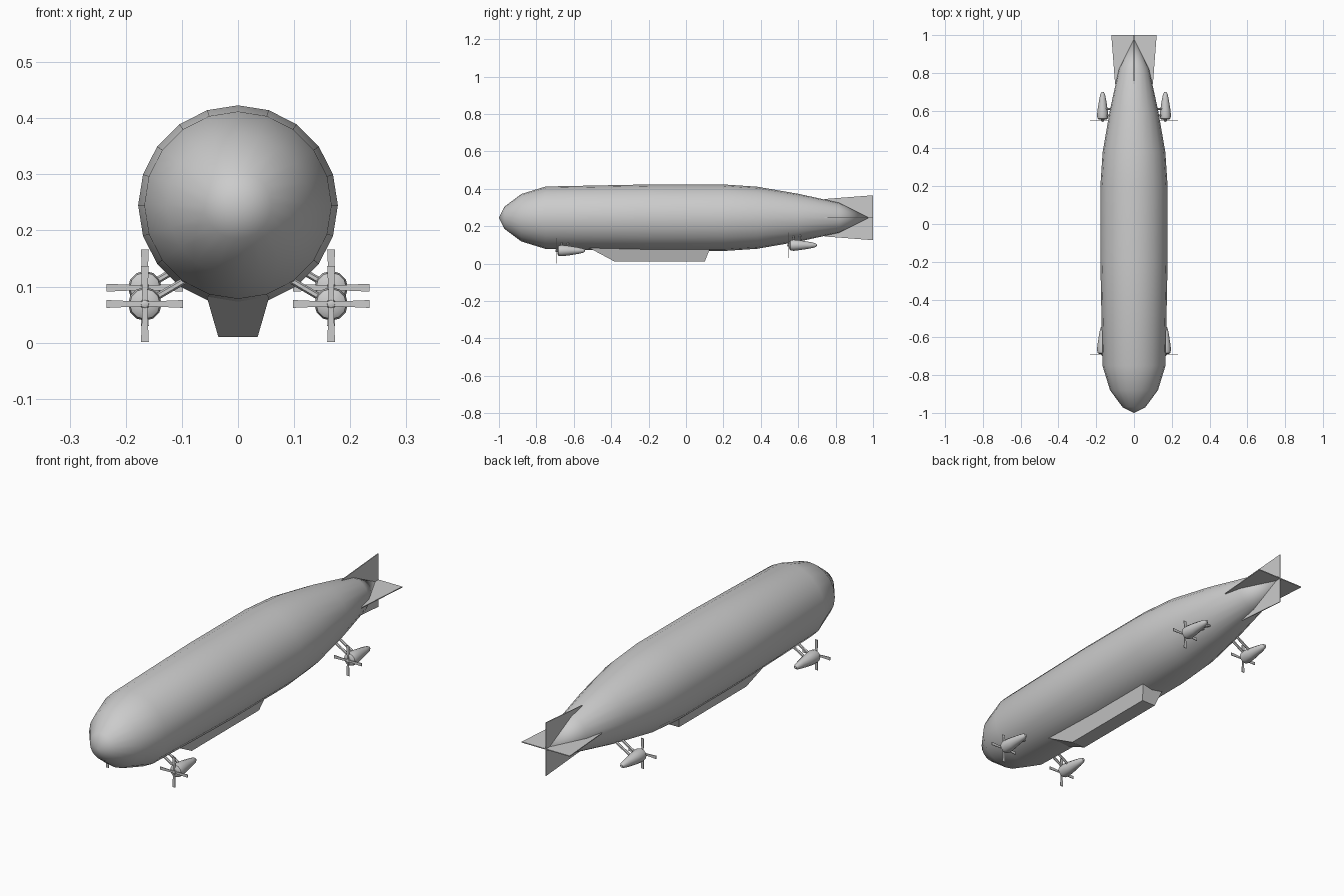
import bpy, bmesh, math
from mathutils import Vector

if "Cube" in bpy.data.objects:
    bpy.data.objects.remove(bpy.data.objects["Cube"])

AXIS_Z = 0.245


def finish(name, bm, smooth=None):
    bmesh.ops.recalc_face_normals(bm, faces=bm.faces[:])
    mesh = bpy.data.meshes.new(name)
    bm.to_mesh(mesh)
    bm.free()
    obj = bpy.data.objects.new(name, mesh)
    bpy.context.collection.objects.link(obj)
    if smooth:
        bpy.ops.object.select_all(action='DESELECT')
        obj.select_set(True)
        bpy.context.view_layer.objects.active = obj
        bpy.ops.object.shade_smooth_by_angle(angle=math.radians(smooth))
    return obj


def lathe_y(name, profile, sides, centre, smooth=40):
    """Revolve (y, radius) points around a lengthwise axis."""
    bm = bmesh.new()
    c = Vector(centre)
    rings = []
    for y, r in profile:
        if r == 0:
            rings.append([bm.verts.new(c + Vector((0, y, 0)))] * sides)
        else:
            rings.append([bm.verts.new(c + Vector((r * math.sin(a), y, r * math.cos(a))))
                          for a in (math.tau * i / sides for i in range(sides))])
    for a, b in zip(rings, rings[1:]):
        for i in range(sides):
            j = (i + 1) % sides
            bm.faces.new(list(dict.fromkeys((a[i], a[j], b[j], b[i]))))
    return finish(name, bm, smooth)


def plate(name, outline, offset):
    """Prism from a list of points swept by an offset vector."""
    bm = bmesh.new()
    d = Vector(offset)
    face = bm.faces.new([bm.verts.new(Vector(p) - d / 2) for p in outline])
    ext = bmesh.ops.extrude_face_region(bm, geom=[face], use_keep_orig=True)
    bmesh.ops.translate(bm, vec=d, verts=[v for v in ext['geom'] if isinstance(v, bmesh.types.BMVert)])
    return finish(name, bm)


def strut(name, a, b, radius):
    a, b = Vector(a), Vector(b)
    bm = bmesh.new()
    bmesh.ops.create_cone(bm, cap_ends=True, segments=6, radius1=radius, radius2=radius,
                          depth=(b - a).length)
    bm.transform((b - a).to_track_quat('Z', 'Y').to_matrix().to_4x4())
    bmesh.ops.translate(bm, vec=(a + b) / 2, verts=bm.verts[:])
    return finish(name, bm, 40)


# Envelope
lathe_y("envelope", [(-1, 0), (-0.97, 0.06), (-0.88, 0.127), (-0.75, 0.167), (-0.2, 0.178),
                     (0.2, 0.178), (0.38, 0.166), (0.6, 0.128), (0.82, 0.08), (0.98, 0)],
        20, (0, 0, AXIS_Z), 60)

# Tail fins
for label, ux, uz in (("right", 1, 0), ("left", -1, 0), ("top", 0, 1), ("bottom", 0, -1)):
    pts = [(ux * r, y, AXIS_Z + uz * r) for y, r in ((0.74, 0), (0.74, 0.1), (1, 0.12), (1, 0))]
    plate(label + "_fin", pts, (0.004 * abs(uz), 0, 0.004 * abs(ux)))

# Gondola: tapered hull under the envelope, buried at the top
bm = bmesh.new()
loops = []
for z, w, y0, y1 in ((0.01, 0.035, -0.38, 0.1), (0.09, 0.058, -0.53, 0.132)):
    loops.append([bm.verts.new(p) for p in ((-w, y0, z), (w, y0, z), (w, y1, z), (-w, y1, z))])
for lp in loops:
    bm.faces.new(lp)
for i in range(4):
    j = (i + 1) % 4
    bm.faces.new((loops[0][i], loops[0][j], loops[1][j], loops[1][i]))
finish("gondola", bm)

# Engine pods with propellers and struts
NACELLE = [(0.002, 0), (0.002, 0.018), (0.008, 0.027), (0.025, 0.03), (0.06, 0.026),
           (0.11, 0.018), (0.138, 0.012), (0.148, 0.006), (0.15, 0)]
for end, y, z, hx, hz in (("front", -0.69, 0.069, 0.088, 0.115), ("rear", 0.55, 0.098, 0.072, 0.153)):
    for side, s in (("right", 1), ("left", -1)):
        tag = f"{end}_{side}_"
        x = 0.166 * s
        lathe_y(tag + "engine", NACELLE, 12, (x, y, z))
        lathe_y(tag + "propeller_hub", [(-0.009, 0), (-0.006, 0.007), (0.004, 0.009), (0.004, 0)],
                8, (x, y, z))
        for k in range(4):
            a = k * math.pi / 2
            u = Vector((math.sin(a), 0, math.cos(a)))
            v = Vector((u.z, 0, -u.x))
            c = Vector((x, y - 0.003, z))
            pts = [c + u * r + v * w for r, w in ((0, -0.004), (0.068, -0.007), (0.068, 0.007), (0, 0.004))]
            plate(f"{tag}blade_{k + 1}", pts, (0, 0.003, 0))
        for k, dy in enumerate((0.025, 0.06)):
            strut(f"{tag}strut_{k + 1}", (x, y + dy, z), (hx * s, y + dy, hz), 0.006)
